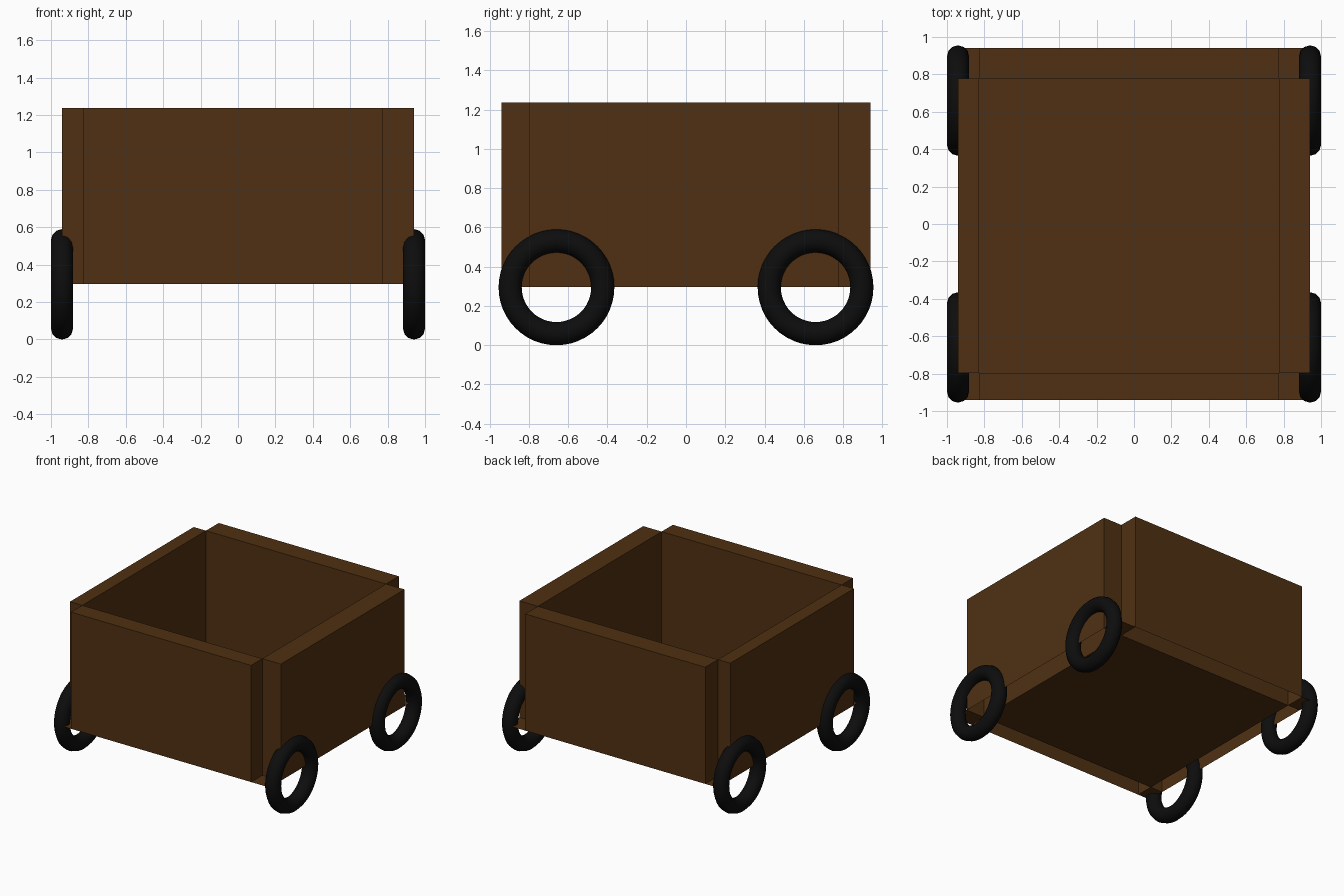
import bpy, bmesh

if "Cube" in bpy.data.objects:
    bpy.data.objects.remove(bpy.data.objects["Cube"])


def material(name, color):
    m = bpy.data.materials.new(name)
    m.diffuse_color = (*color, 1)
    m.use_nodes = True
    m.node_tree.nodes["Principled BSDF"].inputs["Base Color"].default_value = m.diffuse_color
    return m


wood = material("dark_wood", (0.08, 0.03, 0.006))
rubber = material("black_rubber", (0.004, 0.004, 0.004))

# Cart box: a 3 x 3 floor sheet whose four edge strips are raised into walls
FLOOR_Z, TOP_Z = 0.297, 1.237
xs = (-0.94, -0.83, 0.775, 0.94)
ys = (-0.94, -0.797, 0.778, 0.94)

bm = bmesh.new()
grid = [[bm.verts.new((x, y, FLOOR_Z)) for x in xs] for y in ys]
faces = {}
for j in range(3):
    for i in range(3):
        faces[i, j] = bm.faces.new((grid[j][i], grid[j][i + 1],
                                    grid[j + 1][i + 1], grid[j + 1][i]))

# Walls: each strip is extruded upward, leaving it hollow underneath
for key in ((1, 0), (1, 2), (0, 1), (2, 1)):
    strip = faces[key]
    ext = bmesh.ops.extrude_face_region(bm, geom=[strip])["geom"]
    verts = [g for g in ext if isinstance(g, bmesh.types.BMVert)]
    bmesh.ops.translate(bm, verts=verts, vec=(0, 0, TOP_Z - FLOOR_Z))
    if strip.is_valid:
        bm.faces.remove(strip)

mesh = bpy.data.meshes.new("cart_box")
bm.to_mesh(mesh)
bm.free()
box = bpy.data.objects.new("cart_box", mesh)
bpy.context.collection.objects.link(box)
mesh.materials.append(wood)

# Wheels: one ring-shaped tyre at each corner
for side, sx in (("left", -1), ("right", 1)):
    for end, sy in (("front", -1), ("back", 1)):
        bpy.ops.mesh.primitive_torus_add(
            major_radius=0.236, minor_radius=0.059,
            major_segments=48, minor_segments=12,
            location=(sx * 0.941, sy * 0.66, 0.295),
            rotation=(0, 1.5707963, 0))
        wheel = bpy.context.object
        wheel.name = f"{end}_{side}_wheel"
        wheel.data.materials.append(rubber)
        bpy.ops.object.shade_smooth()
